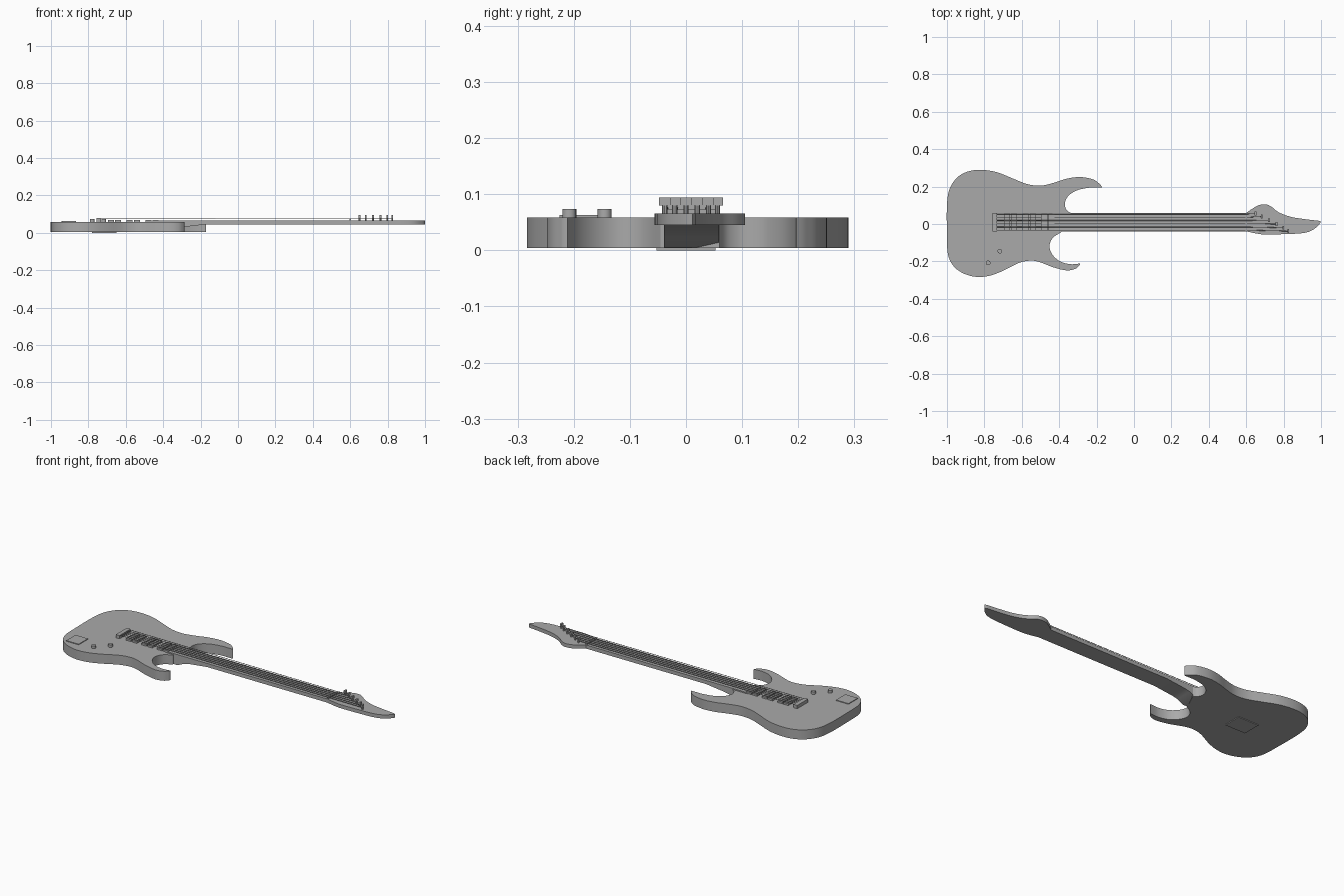
import bpy, bmesh, math
from mathutils import Vector

if "Cube" in bpy.data.objects:
    bpy.data.objects.remove(bpy.data.objects["Cube"])

grey = bpy.data.materials.new("plain_grey")
grey.use_nodes = True
GREY = (0.4, 0.4, 0.4, 1)
grey.diffuse_color = GREY
grey.node_tree.nodes["Principled BSDF"].inputs["Base Color"].default_value = GREY

NECK_Y = 0.01  # centre line of neck, strings and bridge


def finish(name, bm):
    bmesh.ops.recalc_face_normals(bm, faces=bm.faces)
    mesh = bpy.data.meshes.new(name)
    bm.to_mesh(mesh)
    bm.free()
    mesh.materials.append(grey)
    ob = bpy.data.objects.new(name, mesh)
    bpy.context.collection.objects.link(ob)
    bpy.ops.object.select_all(action='DESELECT')
    ob.select_set(True)
    bpy.context.view_layer.objects.active = ob
    bpy.ops.object.shade_smooth_by_angle(angle=math.radians(30))
    return ob


def prism(name, points, offset):
    """Extrude a closed outline along an offset."""
    bm = bmesh.new()
    face = bm.faces.new([bm.verts.new(p) for p in points])
    ext = bmesh.ops.extrude_face_region(bm, geom=[face])
    verts = [v for v in ext["geom"] if isinstance(v, bmesh.types.BMVert)]
    bmesh.ops.translate(bm, verts=verts, vec=offset)
    return finish(name, bm)


def box(name, x0, x1, y0, y1, z0, z1):
    return prism(name, [(x0, y0, z0), (x1, y0, z0), (x1, y1, z0), (x0, y1, z0)], (0, 0, z1 - z0))


def cylinder(name, x, y, z0, z1, r, sides=16):
    ring = [2 * math.pi * i / sides for i in range(sides)]
    return prism(name, [(x + r * math.cos(a), y + r * math.sin(a), z0) for a in ring], (0, 0, z1 - z0))


def rod(name, a, b, r, sides=6):
    a, b = Vector(a), Vector(b)
    d = b - a
    q = d.to_track_quat('Z', 'Y')
    ring = [2 * math.pi * i / sides for i in range(sides)]
    return prism(name, [a + q @ Vector((r * math.cos(t), r * math.sin(t), 0)) for t in ring], d)


def spline(pts, steps=5):
    """Smooth open curve through the points."""
    p = [Vector(q) for q in pts]
    p = [p[0]] + p + [p[-1]]
    out = []
    for a, b, c, d in zip(p, p[1:], p[2:], p[3:]):
        for i in range(steps):
            t = i / steps
            out.append(0.5 * (2 * b + (c - a) * t + (2 * a - 5 * b + 4 * c - d) * t ** 2
                              + (3 * b - a - 3 * c + d) * t ** 3))
    return out + [p[-1]]


def outline(curves, z):
    return [(v.x, v.y, z) for c in curves for v in spline(c)]


# Body: lower cutaway, then round the tail to the upper horn, then upper cutaway
lower_cutaway = [(-0.39, -0.045), (-0.435, -0.075), (-0.452, -0.12), (-0.435, -0.165),
                 (-0.395, -0.2), (-0.34, -0.215), (-0.287, -0.211)]
rim = [(-0.29, -0.22), (-0.315, -0.24), (-0.36, -0.248), (-0.43, -0.232), (-0.51, -0.202),
       (-0.56, -0.196), (-0.62, -0.21), (-0.7, -0.25), (-0.77, -0.276), (-0.84, -0.283),
       (-0.91, -0.265), (-0.965, -0.225), (-0.995, -0.16), (-1, -0.05), (-1, 0.1),
       (-0.985, 0.19), (-0.94, 0.253), (-0.88, 0.283), (-0.81, 0.289), (-0.73, 0.276),
       (-0.64, 0.24), (-0.57, 0.213), (-0.5, 0.205), (-0.43, 0.22), (-0.36, 0.242),
       (-0.29, 0.251), (-0.22, 0.239), (-0.185, 0.215), (-0.17, 0.197)]
upper_cutaway = [(-0.175, 0.194), (-0.24, 0.194), (-0.31, 0.178), (-0.355, 0.145),
                 (-0.37, 0.105), (-0.36, 0.075), (-0.34, 0.06)]
prism("body", outline([lower_cutaway, rim, upper_cutaway], 0.004), (0, 0, 0.055))

# Neck with sloping heel
side = [(-0.45, 0.005), (-0.36, 0.005), (-0.32, 0.024), (-0.29, 0.031), (-0.17, 0.045),
        (0.62, 0.045), (0.62, 0.066), (-0.42, 0.066), (-0.45, 0.056)]
prism("neck", [(x, NECK_Y - 0.049, z) for x, z in side], (0, 0.098, 0))

# Headstock
head_top = [(0.6, 0.059), (0.63, 0.08), (0.665, 0.1), (0.705, 0.105), (0.735, 0.092),
            (0.775, 0.062), (0.84, 0.038), (0.92, 0.025), (0.99, 0.017)]
head_low = [(1, 0.012), (0.985, -0.008), (0.95, -0.035), (0.9, -0.049),
            (0.81, -0.054), (0.7, -0.056), (0.65, -0.05), (0.6, -0.039)]
prism("headstock", outline([head_top, head_low], 0.045), (0, 0, 0.021))
box("nut", 0.597, 0.605, NECK_Y - 0.047, NECK_Y + 0.047, 0.064, 0.073)

# Bridge and pickups
box("bridge", -0.756, -0.732, NECK_Y - 0.05, NECK_Y + 0.05, 0.056, 0.078)
for i, x in enumerate((-0.66, -0.56, -0.46)):
    for j, dx in enumerate((-0.019, 0.019)):
        box(f"pickup_coil_{i}_{j}", x + dx - 0.016, x + dx + 0.016,
            NECK_Y - 0.045, NECK_Y + 0.045, 0.056, 0.069)

# Tuners and strings
tuners = [(0.65, 0.056), (0.683, 0.04), (0.721, 0.02), (0.761, 0), (0.798, -0.02), (0.825, -0.038)]
for i, (x, y) in enumerate(tuners):
    cylinder(f"tuner_post_{i}", x, y, 0.062, 0.082, 0.005, 10)
    box(f"tuner_cap_{i}", x - 0.005, x + 0.005, y - 0.01, y + 0.01, 0.08, 0.094)
    sy = NECK_Y + 0.043 - 0.0172 * i
    rod(f"string_{i}", (-0.745, sy, 0.076), (0.6, sy, 0.074), 0.0016)
    rod(f"string_end_{i}", (0.6, sy, 0.074), (x, y, 0.076), 0.0016)

# Knobs, jack plate and back cover
for i, (x, y) in enumerate([(-0.78, -0.208), (-0.717, -0.145)]):
    cylinder(f"knob_{i}", x, y, 0.056, 0.074, 0.0125)
box("jack_plate", -0.945, -0.865, -0.225, -0.14, 0.057, 0.063)
box("back_cover", -0.78, -0.65, -0.053, 0.053, 0, 0.006)
